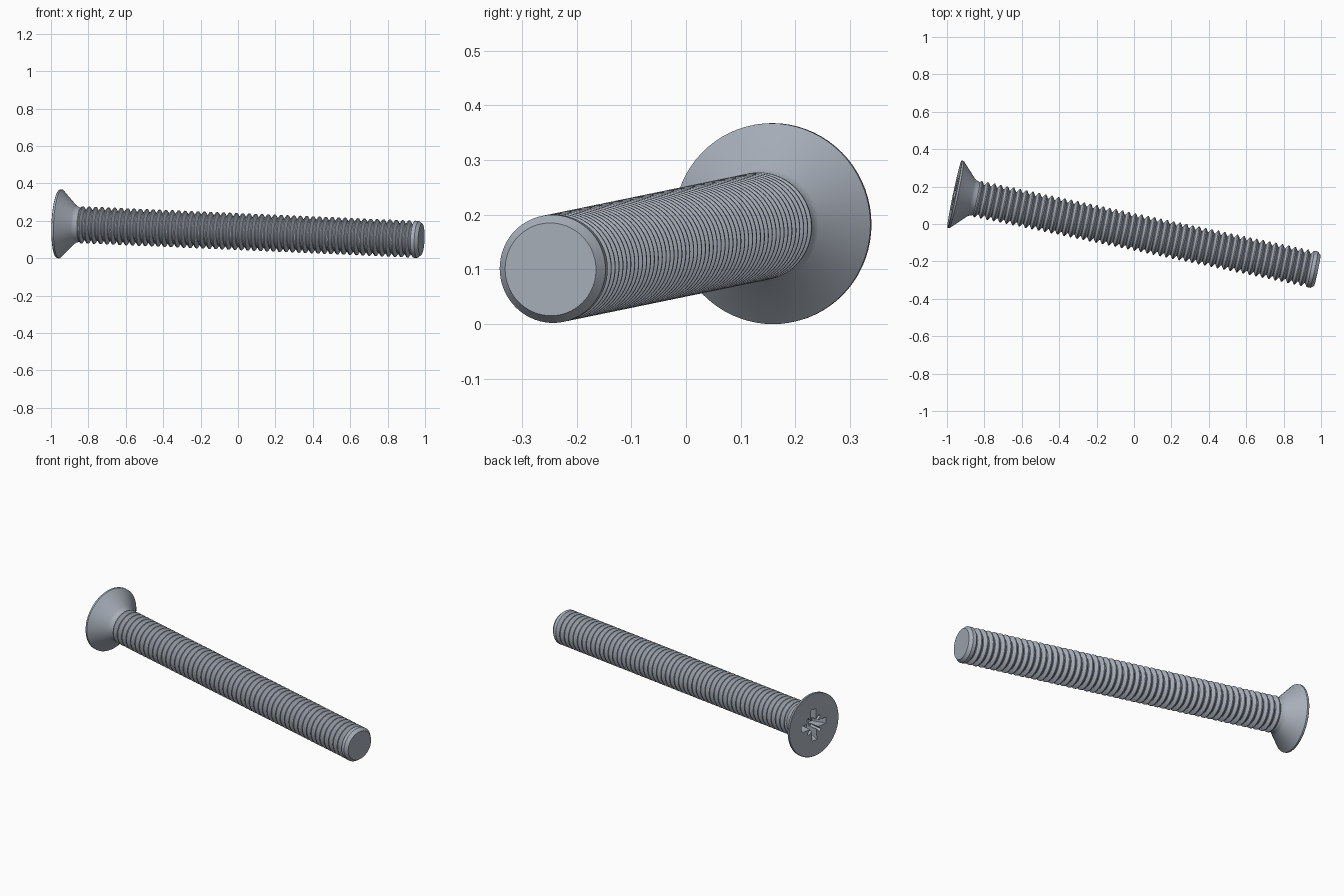
import bpy, bmesh, math
from mathutils import Vector, Matrix

cube = bpy.data.objects.get("Cube")
if cube:
    bpy.data.objects.remove(cube)

steel = bpy.data.materials.new("steel grey")
steel.use_nodes = True
colour = (0.39, 0.43, 0.49, 1)
steel.diffuse_color = colour
steel.node_tree.nodes["Principled BSDF"].inputs["Base Color"].default_value = colour

# Screw axis: local x runs from the head face to the tip
head_point = Vector((-0.96, 0.16, 0.184))
tip_point = Vector((0.98, -0.248, 0.1))
axis = tip_point - head_point
length = axis.length
placement = Matrix.Translation(head_point) @ axis.to_track_quat('X', 'Z').to_matrix().to_4x4()


def add_object(name, bm):
    bmesh.ops.recalc_face_normals(bm, faces=bm.faces)
    mesh = bpy.data.meshes.new(name)
    bm.to_mesh(mesh)
    bm.free()
    mesh.materials.append(steel)
    obj = bpy.data.objects.new(name, mesh)
    bpy.context.collection.objects.link(obj)
    obj.matrix_world = placement
    return obj


def lathe(name, profile, steps=72):
    """Spin (distance along axis, radius) points around local x."""
    bm = bmesh.new()
    verts = [bm.verts.new((x, 0, r)) for x, r in profile]
    edges = [bm.edges.new(pair) for pair in zip(verts, verts[1:])]
    bmesh.ops.spin(bm, geom=verts + edges, cent=(0, 0, 0), axis=(1, 0, 0),
                   angle=math.tau, steps=steps, use_duplicate=False)
    bmesh.ops.remove_doubles(bm, verts=bm.verts, dist=0.00005)
    return add_object(name, bm)


def tapered_bar(name, turn, half_long, half_wide, depth):
    """Cutter bar that narrows towards the bottom of the recess."""
    bm = bmesh.new()
    bmesh.ops.create_cube(bm, size=2)
    for v in bm.verts:
        deep = v.co.x > 0
        v.co = Vector((depth if deep else -0.02,
                       v.co.y * half_long * (0.6 if deep else 1.05),
                       v.co.z * half_wide * (0.8 if deep else 1)))
    bmesh.ops.rotate(bm, verts=bm.verts, matrix=Matrix.Rotation(turn, 3, 'X'))
    cutter = add_object(name, bm)
    cutter.hide_render = True
    return cutter


def smooth(obj):
    bpy.ops.object.select_all(action='DESELECT')
    obj.select_set(True)
    bpy.context.view_layer.objects.active = obj
    bpy.ops.object.shade_smooth_by_angle(angle=math.radians(28))


# Countersunk head with a thin rim and a short neck
head = lathe("countersunk_head", [(0, 0), (0, 0.182), (0.002, 0.184), (0.012, 0.184),
                                  (0.09, 0.104), (0.098, 0.098), (0.107, 0.095),
                                  (0.12, 0.09), (0.12, 0)])

# Cross recess: two wide slots and two narrow diagonal ones
cutters = []
for i in range(4):
    diagonal = i % 2
    cutters.append(tapered_bar("recess_cutter", i * math.pi / 4,
                               0.068 if diagonal else 0.095,
                               0.009 if diagonal else 0.019,
                               0.06 if diagonal else 0.078))
bpy.context.view_layer.objects.active = head
for cutter in cutters:
    mod = head.modifiers.new("recess", 'BOOLEAN')
    mod.operation = 'DIFFERENCE'
    mod.solver = 'EXACT'
    mod.object = cutter
    bpy.ops.object.modifier_apply(modifier=mod.name)
for cutter in cutters:
    bpy.data.objects.remove(cutter)
smooth(head)

# Threaded shank: repeated ridges, chamfered tip
pitch, crest, root = 0.0347, 0.099, 0.08
start, end = 0.112, length - 0.018
count = round((end - start) / pitch)
pitch = (end - start) / count
profile = [(0.1, 0), (0.1, root), (start, root)]
for i in range(count):
    x = start + i * pitch
    profile += [(x + pitch * 0.42, crest), (x + pitch * 0.58, crest), (x + pitch * 0.94, root)]
    if i < count - 1:
        profile.append((x + pitch * 1.06, root))
profile[-1] = (end, crest)
profile += [(length, 0.085), (length, 0)]
smooth(lathe("threaded_shank", profile))
